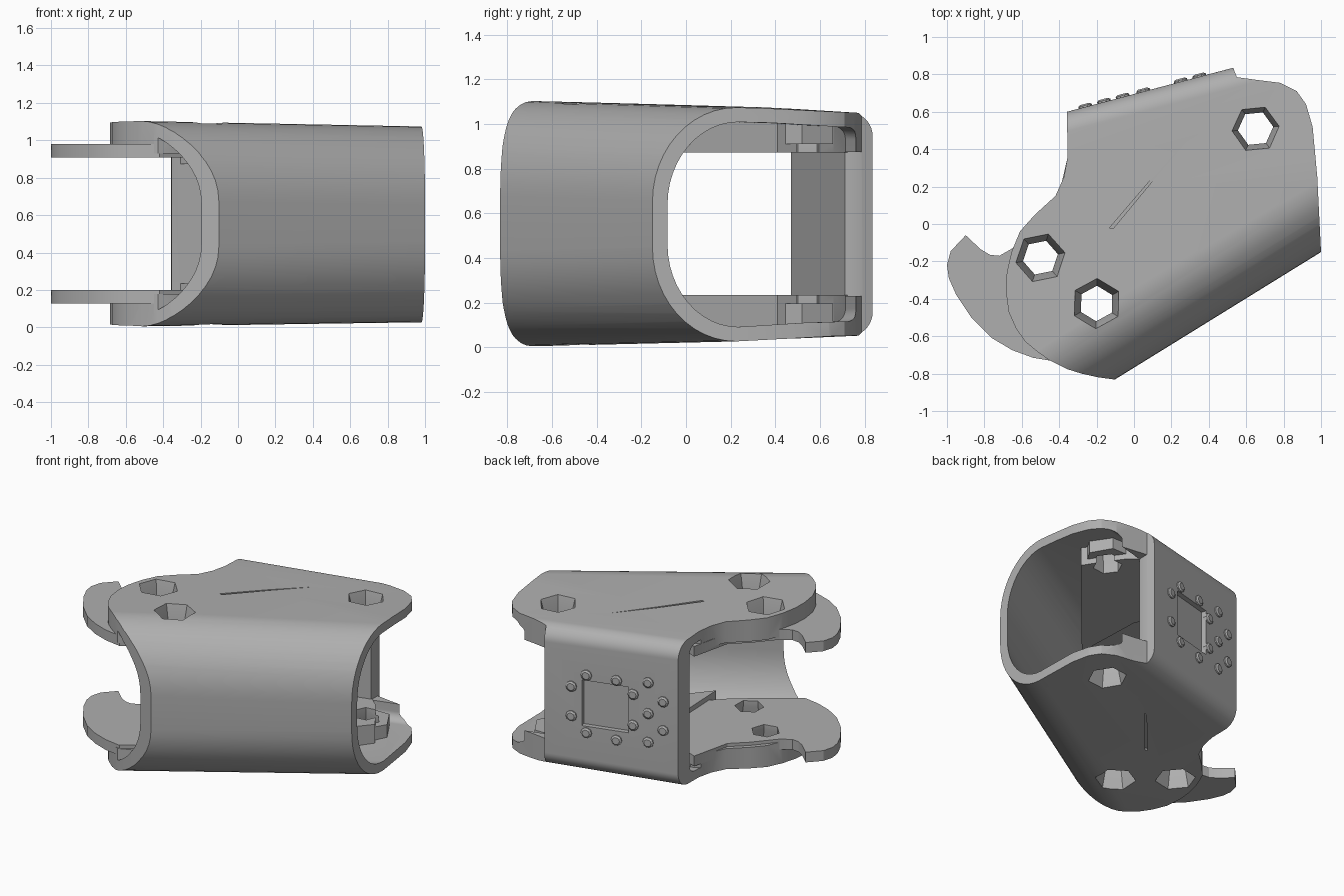
import bpy, bmesh
from math import sin, cos, pi, radians
from mathutils import Vector

cube = bpy.data.objects.get("Cube")
if cube:
    bpy.data.objects.remove(cube, do_unlink=True)

grey = bpy.data.materials.new("plain_grey")
grey.use_nodes = True
grey.diffuse_color = (0.43, 0.43, 0.43, 1)
grey.node_tree.nodes["Principled BSDF"].inputs["Base Color"].default_value = (0.43, 0.43, 0.43, 1)


def loft(name, rings):
    """Closed solid through a list of equal-length rings of points."""
    bm = bmesh.new()
    rows = [[bm.verts.new(p) for p in ring] for ring in rings]
    n = len(rows[0])
    for a, b in zip(rows, rows[1:]):
        for i in range(n):
            bm.faces.new((a[i], a[(i + 1) % n], b[(i + 1) % n], b[i]))
    bm.faces.new(rows[0][::-1])
    bm.faces.new(rows[-1])
    bmesh.ops.recalc_face_normals(bm, faces=bm.faces)
    mesh = bpy.data.meshes.new(name)
    bm.to_mesh(mesh)
    bm.free()
    mesh.materials.append(grey)
    obj = bpy.data.objects.new(name, mesh)
    bpy.context.collection.objects.link(obj)
    return obj


def prism(name, outline, z0, z1):
    return loft(name, [[(x, y, z) for x, y in outline] for z in (z0, z1)])


def boolean(target, tool, operation):
    """Apply a boolean and remove the tool."""
    tool.hide_render = True
    mod = target.modifiers.new("bool", "BOOLEAN")
    mod.operation, mod.object, mod.solver = operation, tool, "EXACT"
    bpy.context.view_layer.objects.active = target
    bpy.ops.object.modifier_apply(modifier=mod.name)
    bpy.data.objects.remove(tool, do_unlink=True)


def add_pair(target, part, shape, z0, z1):
    """Add a plate under the ceiling and its twin above the floor."""
    boolean(target, prism("upper_" + part, shape, z0, z1), "UNION")
    boolean(target, prism("lower_" + part, shape, 1.107 - z1, 1.107 - z0), "UNION")


# Tapered sleeve: wide soft corners at the front, tight corners and less height at the back
FRONT = Vector((-0.87, -1.306)), Vector((1.17, -0.045))
BACK = Vector((-0.94, 0.446)), Vector((1.19, 1.01))


def section(t, front_in, back_in, z_in, a, b, r):
    f = FRONT[0].lerp(FRONT[1], t)
    k = BACK[0].lerp(BACK[1], t)
    d = (k - f).normalized()
    f, k = f + d * front_in, k - d * back_in
    width = (k - f).length
    low, high = 0.03 * t + z_in, 1.11 - 0.04 * t - z_in
    corners = [(a, low + b, a, b, pi), (width - r, low + r, r, r, 1.5 * pi),
               (width - r, high - r, r, r, 0), (a, high - b, a, b, 0.5 * pi)]
    ring = []
    for cx, cz, rx, rz, start in corners:
        for i in range(13):
            ang = start + i * pi / 24
            across = cx + rx * cos(ang)
            p = f + d * across
            squash = 1 - 0.065 * max(0, (across - a) / (width - a))
            ring.append((p.x, p.y, 0.555 + (cz + rz * sin(ang) - 0.555) * squash))
    return ring


sleeve = loft("sleeve", [section(t, 0, 0, 0, 0.39, 0.42, 0.11) for t in (0, 1)])
bore = loft("bore", [section(t, 0.07, 0.13, 0.065, 0.33, 0.37, 0.06) for t in (-0.05, 1.05)])
boolean(sleeve, bore, "DIFFERENCE")

# Webs that thicken the plates at the tongue end, trimmed with the sleeve
web = [(-0.72, -0.1), (-0.66, 0.05), (-0.5, 0.25), (-0.3, 0.38), (0.1, 0.25), (0.14, -0.27),
       (-0.04, -0.47), (-0.28, -0.68), (-0.45, -0.75), (-0.64, -0.66), (-0.72, -0.5)]
add_pair(sleeve, "web", web, 0.93, 1.042)

# Trim the ends with one vertical outline
outline = [(1.0, -0.15), (0.98, 0.25), (0.955, 0.52), (0.92, 0.64), (0.87, 0.71),
           (0.78, 0.755), (0.66, 0.77), (0.55, 0.785), (0.505, 0.9), (-0.36, 0.7),
           (-0.355, 0.36), (-0.375, 0.25), (-0.42, 0.15), (-0.53, 0.05), (-0.61, -0.04),
           (-0.655, -0.15), (-0.68, -0.26), (-0.685, -0.36), (-0.67, -0.47),
           (-0.63, -0.56), (-0.58, -0.63), (-0.52, -0.68), (-0.45, -0.73),
           (-0.36, -0.775), (-0.28, -0.8), (-0.19, -0.82), (-0.1, -0.832),
           (-0.09, -0.95), (1.0, -0.3)]
boolean(sleeve, prism("trim", outline, -0.3, 1.5), "INTERSECT")

# Open the back corner between the two end flanges
gap = [(0.55, 0.5), (1.2, 0.5), (1.2, 1.1), (0.55, 1.1)]
boolean(sleeve, prism("flange_gap", gap, 0.23, 0.875), "DIFFERENCE")

# Tongues, inner pads and end bosses, on floor and ceiling
tongue = [(-1.0, -0.22), (-0.98, -0.145), (-0.9, -0.06), (-0.82, -0.135), (-0.77, -0.165),
          (-0.72, -0.17), (-0.65, -0.13), (-0.52, 0.02), (-0.41, 0.12), (-0.345, 0.4),
          (0.2, 0.2), (0.17, -0.25), (-0.02, -0.44), (-0.2, -0.58), (-0.42, -0.735),
          (-0.54, -0.715), (-0.65, -0.675), (-0.76, -0.61), (-0.87, -0.5),
          (-0.95, -0.38), (-0.99, -0.29)]
pad = [(-0.34, 0.52), (0.05, 0.07), (0.07, -0.44), (0.79, 0.41), (0.72, 0.52),
       (0.62, 0.66), (0.53, 0.74)]
boss = [(0.65 + 0.16 * cos(i * pi / 3), 0.52 + 0.16 * sin(i * pi / 3)) for i in range(6)]
add_pair(sleeve, "tongue", tongue, 0.907, 0.98)
add_pair(sleeve, "pad", pad, 0.872, 1.03)
add_pair(sleeve, "boss", boss, 0.91, 1.025)

# Six-sided countersunk holes through both plates
for x, y, turn in ((-0.5, -0.18, 0.2), (-0.2, -0.425, 0.5), (0.65, 0.51, 0.1)):
    rings = [[(x + r * cos(turn + i * pi / 3), y + r * sin(turn + i * pi / 3), z)
              for i in range(6)]
             for z, r in ((-0.05, 0.15), (0.16, 0.095), (0.94, 0.095), (1.15, 0.15))]
    boolean(sleeve, loft("hole", rings), "DIFFERENCE")

# Thin tapering score on both outer faces
score = [(-0.13, -0.02), (-0.11, -0.023), (0.085, 0.213), (0.3, 0.46), (0.075, 0.22)]
for z0, z1 in ((-0.1, 0.04), (1.065, 1.2)):
    boolean(sleeve, prism("score", score, z0, z1), "DIFFERENCE")

# Frame on the back wall: x along the wall, depth outwards
tilt = radians(14.83)
along = Vector((cos(tilt), sin(tilt), 0))
outward = Vector((-sin(tilt), cos(tilt), 0))


def on_back(x, z, depth=0.0):
    base = Vector((-0.36, 0.6, z))
    return base + along * ((x + 0.36) / cos(tilt)) + outward * depth


# Shallow square recess
square = [(-0.03, 0.39), (0.28, 0.39), (0.28, 0.715), (-0.03, 0.715)]
recess = loft("recess", [[on_back(x, z, d) for x, z in square] for d in (-0.035, 0.05)])
boolean(sleeve, recess, "DIFFERENCE")

bpy.ops.object.select_all(action="DESELECT")
sleeve.select_set(True)
bpy.context.view_layer.objects.active = sleeve
bpy.ops.object.shade_smooth_by_angle(angle=radians(25))

# Rivets around the recess, in columns
columns = {0.35: (0.45, 0.66), 0.25: (0.345, 0.755), 0.05: (0.325, 0.75),
           -0.06: (0.45, 0.67), -0.16: (0.345, 0.55, 0.77), -0.26: (0.445, 0.65)}
spots = [(x, z) for x, heights in columns.items() for z in heights]
for number, (x, z) in enumerate(spots):
    rings = [[on_back(x, z, d) + along * r * cos(i * pi / 5) + Vector((0, 0, r * sin(i * pi / 5)))
              for i in range(10)]
             for d, r in ((-0.02, 0.037), (0.008, 0.037), (0.016, 0.025))]
    loft("rivet_%d" % (number + 1), rings)
